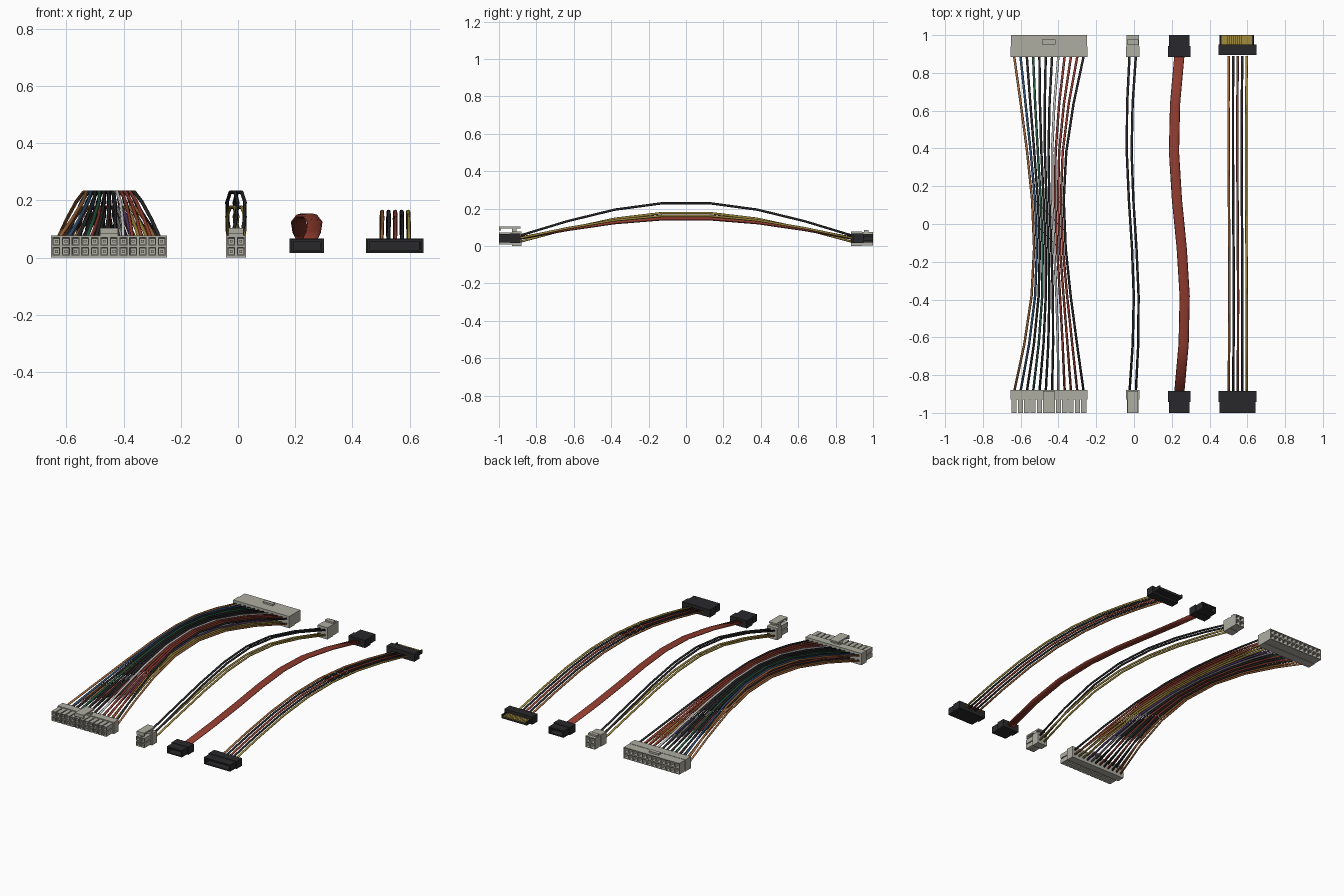
import bpy, bmesh, math
from mathutils import Vector

if "Cube" in bpy.data.objects:
    bpy.data.objects.remove(bpy.data.objects["Cube"])

def material(name, *rgb):
    m = bpy.data.materials.new(name)
    m.diffuse_color = (*rgb, 1)
    m.use_nodes = True
    m.node_tree.nodes["Principled BSDF"].inputs["Base Color"].default_value = m.diffuse_color
    return m

BEIGE = material("beige plastic", 0.43, 0.42, 0.36)
BLACK = material("black", 0.022, 0.022, 0.024)
RED = material("red", 0.28, 0.045, 0.028)
ORANGE = material("orange", 0.36, 0.14, 0.045)
YELLOW = material("yellow gold", 0.36, 0.26, 0.05)
BLUE = material("blue", 0.03, 0.08, 0.18)
GREEN = material("green", 0.02, 0.1, 0.055)
WHITE = material("white", 0.6, 0.6, 0.6)
GREY = material("grey", 0.2, 0.2, 0.2)
PURPLE = material("purple", 0.1, 0.05, 0.17)

def finish(name, bm, mat, smooth=False):
    me = bpy.data.meshes.new(name)
    for f in bm.faces:
        f.smooth = smooth
    bm.to_mesh(me)
    bm.free()
    me.materials.append(mat)
    ob = bpy.data.objects.new(name, me)
    bpy.context.collection.objects.link(ob)
    return ob

def add_box(bm, x0, x1, y0, y1, z0, z1):
    vs = bmesh.ops.create_cube(bm, size=1)["verts"]
    for v in vs:
        v.co = Vector((x1 if v.co.x > 0 else x0, y1 if v.co.y > 0 else y0,
                       z1 if v.co.z > 0 else z0))

def add_cells(bm, x0, x1, z0, z1, mouth, back, nx, nz, rim, depth):
    """Block whose face at y = mouth carries a grid of recessed holes."""
    def grid(y):
        return [[bm.verts.new((x0 + (x1 - x0) * i / nx, y, z0 + (z1 - z0) * j / nz))
                 for j in range(nz + 1)] for i in range(nx + 1)]
    a, b = grid(mouth), grid(back)
    quads = lambda g: [bm.faces.new((g[i][j], g[i + 1][j], g[i + 1][j + 1], g[i][j + 1]))
                       for i in range(nx) for j in range(nz)]
    front = quads(a)
    faces = front + quads(b)
    loop = ([(i, 0) for i in range(nx)] + [(nx, j) for j in range(nz)]
            + [(i, nz) for i in range(nx, 0, -1)] + [(0, j) for j in range(nz, 0, -1)])
    for (i, j), (k, l) in zip(loop, loop[1:] + loop[:1]):
        faces.append(bm.faces.new((a[i][j], a[k][l], b[k][l], b[i][j])))
    bmesh.ops.recalc_face_normals(bm, faces=faces)
    bmesh.ops.inset_individual(bm, faces=front, thickness=rim)
    bmesh.ops.inset_individual(bm, faces=front, thickness=0.0005, depth=-depth)

def sweep(name, path, rx, rz, sides, mat):
    """Tube running along y with an elliptical section."""
    bm = bmesh.new()
    rings = [[bm.verts.new((x + rx * math.cos(2 * math.pi * k / sides), y,
                            z + rz * math.sin(2 * math.pi * k / sides)))
              for k in range(sides)] for x, y, z in path]
    for a, b in zip(rings, rings[1:]):
        for k in range(sides):
            n = (k + 1) % sides
            bm.faces.new((a[k], a[n], b[n], b[k]))
    bm.faces.new(rings[0])
    bm.faces.new(rings[-1])
    bmesh.ops.recalc_face_normals(bm, faces=bm.faces)
    return finish(name, bm, mat, True)

def arch(cx, dx, z0, h, pinch, sway, steps=7):
    """Arched path; dx is the offset in the bundle, sway an S-bend in x."""
    pts = []
    for i in range(steps + 1):
        t = i / steps
        s = math.sin(math.pi * t)
        pts.append((cx + dx * (1 - pinch * s) + sway * math.sin(2 * math.pi * t),
                    1.78 * (t - 0.5), z0 + h * s))
    return pts

# Two-row power extension leads
PITCH = 0.0335
WIRE = 0.0064
def two_row_lead(name, cx, top, bottom, clip_w, pinch, sway):
    n = len(top)
    w = n * PITCH / 2
    # plug: flange, separate hollow sleeves with a pin in each
    bm = bmesh.new()
    add_box(bm, cx - w - 0.002, cx + w + 0.002, -0.93, -0.88, 0, 0.077)
    for i in range(n):
        for z in (0.022, 0.057):
            x = cx + (i - (n - 1) / 2) * PITCH
            add_cells(bm, x - 0.0135, x + 0.0135, z - 0.0145, z + 0.0145,
                      -1, -0.925, 1, 1, 0.005, 0.05)
            add_box(bm, x - 0.005, x + 0.005, -0.99, -0.94, z - 0.005, z + 0.005)
    finish(name + "_plug", bm, BEIGE)
    # latch arm with post and hook
    bm = bmesh.new()
    c = clip_w / 2
    add_box(bm, cx - c, cx + c, -1, -0.885, 0.094, 0.104)
    add_box(bm, cx - c, cx + c, -0.93, -0.905, 0.07, 0.096)
    add_box(bm, cx - c, cx + c, -1, -0.99, 0.082, 0.096)
    finish(name + "_latch", bm, BEIGE)
    # socket with hole grid and catch
    bm = bmesh.new()
    add_box(bm, cx - w - 0.002, cx + w + 0.002, 0.883, 0.94, 0, 0.077)
    add_cells(bm, cx - w, cx + w, 0.002, 0.075, 1, 0.94, n, 2, 0.005, 0.05)
    add_box(bm, cx - c - 0.004, cx + c + 0.004, 0.951, 0.977, 0.07, 0.086)
    finish(name + "_socket", bm, BEIGE)
    # wires
    for row, cols, z0, h in (("top", top, 0.055, 0.178), ("bottom", bottom, 0.022, 0.158)):
        for i, mat in enumerate(cols):
            dx = (i - (n - 1) / 2) * PITCH
            sweep(f"{name}_{row}_wire_{i + 1}", arch(cx, dx, z0, h, pinch, sway),
                  WIRE, WIRE, 8, mat)

two_row_lead("main_power", -0.4505,
             [ORANGE, BLUE, BLACK, GREEN, BLACK, BLACK, BLACK, WHITE, RED, RED, RED, BLACK],
             [ORANGE, ORANGE, BLACK, RED, BLACK, RED, BLACK, GREY, PURPLE, YELLOW, YELLOW, ORANGE],
             0.063, 0.56, 0.012)
two_row_lead("small_power", -0.007, [BLACK] * 2, [YELLOW] * 2, 0.054, 0.3, 0.019)

# Flat connector: wide grip plus slightly narrower hollow nose
def flat_connector(name, x0, x1, side):
    bm = bmesh.new()
    add_box(bm, x0, x1, *sorted((side * 0.885, side * 0.942)), 0.016, 0.066)
    add_cells(bm, x0 + 0.006, x1 - 0.006, 0.019, 0.063, side, side * 0.94, 1, 1, 0.011, 0.045)
    finish(name, bm, BLACK)

# Data lead
flat_connector("data_connector_front", 0.18, 0.30, -1)
flat_connector("data_connector_back", 0.18, 0.30, 1)
sweep("data_cable", arch(0.24, 0, 0.042, 0.106, 0, 0.029), 0.027, 0.009, 12, RED)

# Drive power lead
flat_connector("drive_connector_front", 0.447, 0.649, -1)
bm = bmesh.new()
add_box(bm, 0.447, 0.649, 0.895, 0.95, 0.016, 0.066)
add_box(bm, 0.452, 0.636, 0.945, 1.0, 0.028, 0.040)
for x in (0.452, 0.629):
    add_box(bm, x, x + 0.007, 0.945, 1.0, 0.028, 0.052)
finish("drive_connector_back", bm, BLACK)
bm = bmesh.new()
for i in range(15):
    x = 0.464 + i * 0.0108
    add_box(bm, x, x + 0.0092, 0.948, 0.998, 0.039, 0.045)
finish("drive_contacts", bm, YELLOW)
for i, mat in enumerate((ORANGE, BLACK, RED, BLACK, YELLOW)):
    sweep(f"drive_wire_{i + 1}", arch(0.549, (i - 2) * 0.024, 0.042, 0.122, 0.05, 0.002),
          WIRE, WIRE, 8, mat)
